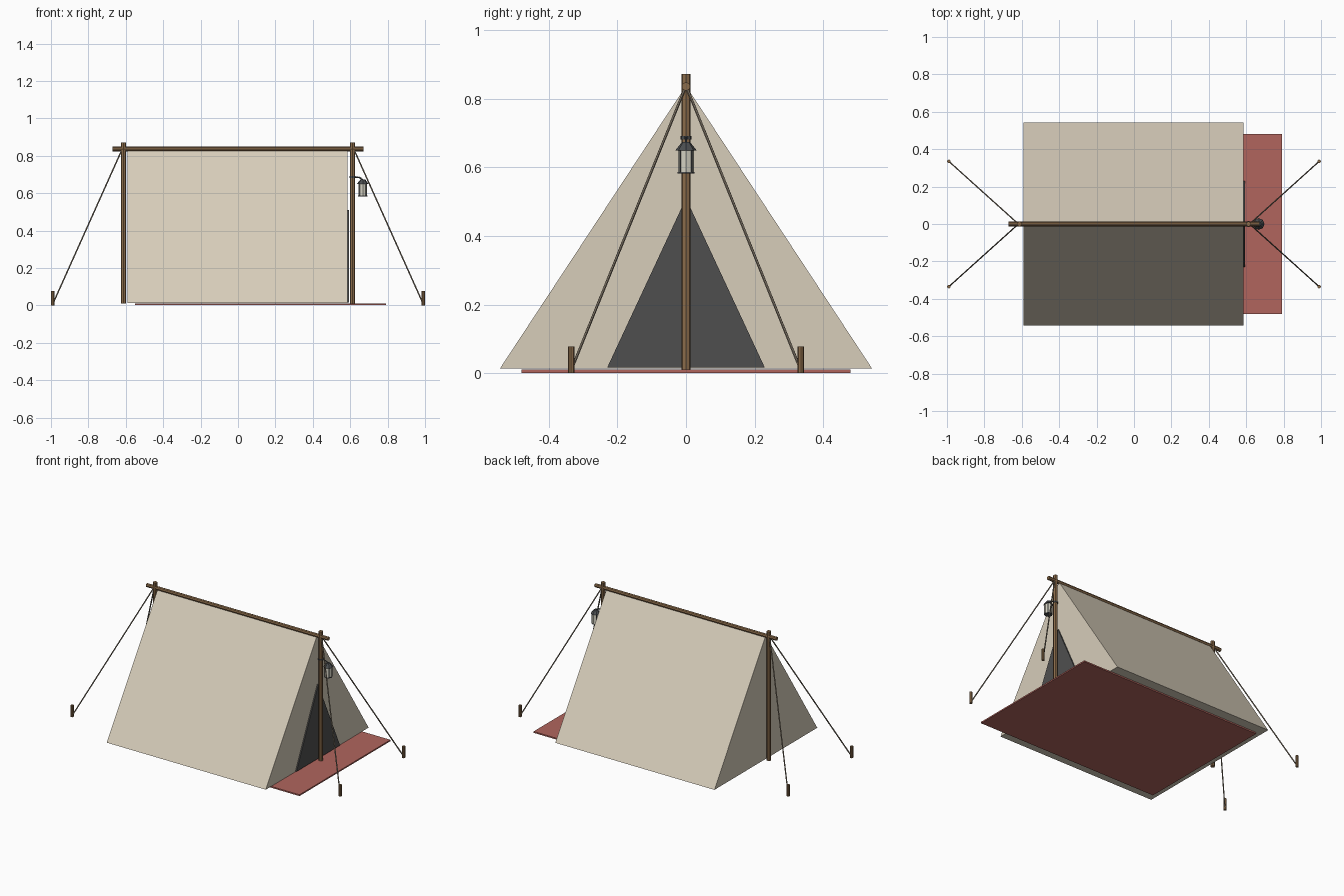
import bpy, bmesh, math
from mathutils import Vector

if "Cube" in bpy.data.objects:
    bpy.data.objects.remove(bpy.data.objects["Cube"])


def material(name, r, g, b):
    m = bpy.data.materials.new(name)
    m.diffuse_color = (r, g, b, 1)
    m.use_nodes = True
    m.node_tree.nodes["Principled BSDF"].inputs["Base Color"].default_value = m.diffuse_color
    return m


CANVAS = material("canvas", 0.68, 0.61, 0.49)
WOOD = material("wood", 0.26, 0.15, 0.07)
MAT = material("red_mat", 0.44, 0.13, 0.11)
DARK = material("dark_opening", 0.078, 0.078, 0.078)
ROPE = material("rope", 0.24, 0.20, 0.15)
METAL = material("lantern_metal", 0.07, 0.075, 0.08)
GLASS = material("lantern_glass", 0.66, 0.64, 0.54)


def add(name, bm, mat):
    bmesh.ops.recalc_face_normals(bm, faces=bm.faces)
    me = bpy.data.meshes.new(name)
    bm.to_mesh(me)
    bm.free()
    me.materials.append(mat)
    ob = bpy.data.objects.new(name, me)
    bpy.context.collection.objects.link(ob)
    return ob


def rod(name, a, b, r, mat, sides=8, r2=None):
    """Tapered or straight cylinder from a to b."""
    a, b = Vector(a), Vector(b)
    d = b - a
    bm = bmesh.new()
    bmesh.ops.create_cone(bm, cap_ends=True, segments=sides, radius1=r,
                          radius2=r if r2 is None else r2, depth=d.length)
    mtx = d.to_track_quat('Z', 'Y').to_matrix().to_4x4()
    mtx.translation = (a + b) / 2
    bmesh.ops.transform(bm, matrix=mtx, verts=bm.verts)
    return add(name, bm, mat)


def prism(name, profile, x0, x1, mat):
    """Extrude a (y, z) profile along x."""
    bm = bmesh.new()
    face = bm.faces.new([bm.verts.new((x0, y, z)) for y, z in profile])
    ext = bmesh.ops.extrude_face_region(bm, geom=[face])
    moved = [v for v in ext["geom"] if isinstance(v, bmesh.types.BMVert)]
    bmesh.ops.translate(bm, vec=(x1 - x0, 0, 0), verts=moved)
    return add(name, bm, mat)


# Tent body, door opening and ground mat
prism("tent_canvas", [(-0.543, 0.013), (0.543, 0.013), (0, 0.838)], -0.59, 0.585, CANVAS)
prism("door_opening", [(-0.23, 0.016), (0.23, 0.016), (0, 0.51)], 0.584, 0.593, DARK)
prism("ground_mat", [(-0.48, 0.001), (0.48, 0.001), (0.48, 0.01), (-0.48, 0.01)], -0.55, 0.79, MAT)

# Ridge pole and uprights
rod("ridge_pole", (-0.672, 0, 0.836), (0.67, 0, 0.836), 0.0125, WOOD)
for sx, end in ((-1, "back"), (1, "door")):
    rod(end + "_pole", (sx * 0.612, 0, 0.01), (sx * 0.612, 0, 0.872), 0.0135, WOOD)
    # Guy ropes and stakes
    for sy, side in ((-1, "front"), (1, "rear")):
        rod(f"{end}_{side}_rope", (sx * 0.618, 0, 0.838),
            (sx * 0.99, sy * 0.335, 0.008), 0.004, ROPE, 6)
        rod(f"{end}_{side}_stake", (sx * 0.99, sy * 0.335, 0),
            (sx * 0.99, sy * 0.335, 0.077), 0.0095, WOOD)

# Lantern bracket: collar on the pole and a bent arm
rod("lantern_collar", (0.612, 0, 0.682), (0.612, 0, 0.691), 0.0165, METAL, 10)
arm = [(0.62, 0, 0.687), (0.645, 0, 0.685), (0.66, 0, 0.678), (0.667, 0, 0.668)]
for i, (a, b) in enumerate(zip(arm, arm[1:])):
    rod(f"lantern_arm_{i}", a, b, 0.004, METAL, 6)

# Lantern body, roof, base and corner bars
LX = 0.667
rod("lantern_body", (LX, 0, 0.586), (LX, 0, 0.652), 0.0235, GLASS)
rod("lantern_base", (LX, 0, 0.582), (LX, 0, 0.587), 0.025, METAL)
rod("lantern_roof", (LX, 0, 0.65), (LX, 0, 0.674), 0.031, METAL, 8, 0.012)
for i in range(4):
    t = math.pi / 4 + i * math.pi / 2
    x, y = LX + 0.0235 * math.cos(t), 0.0235 * math.sin(t)
    rod(f"lantern_bar_{i}", (x, y, 0.585), (x, y, 0.652), 0.0022, METAL, 6)
